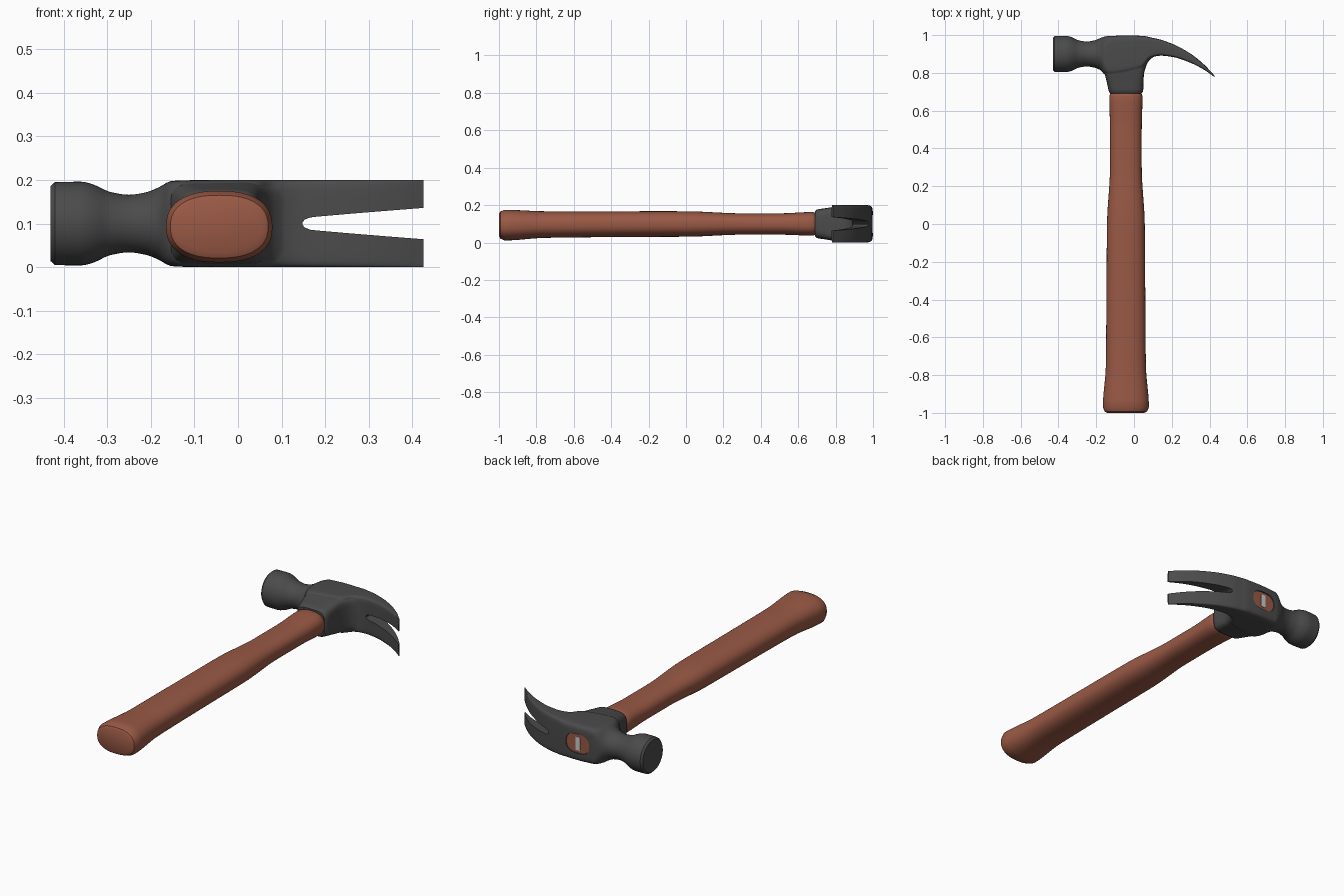
import bpy, bmesh, math

SEG = 48


def material(name, rgb):
    m = bpy.data.materials.new(name)
    m.diffuse_color = (*rgb, 1)
    return m


def interpolate(rows, step):
    """Monotone cubic interpolation of section rows along their first column."""
    def slope(i, k):
        if i == 0 or i == len(rows) - 1:
            j = min(i, len(rows) - 2)
            return (rows[j + 1][k] - rows[j][k]) / (rows[j + 1][0] - rows[j][0])
        d0 = (rows[i][k] - rows[i - 1][k]) / (rows[i][0] - rows[i - 1][0])
        d1 = (rows[i + 1][k] - rows[i][k]) / (rows[i + 1][0] - rows[i][0])
        return 2 * d0 * d1 / (d0 + d1) if d0 * d1 > 0 else 0

    out = [rows[0]]
    for i in range(len(rows) - 1):
        p, q = rows[i], rows[i + 1]
        h = q[0] - p[0]
        n = max(1, math.ceil(h / step))
        for j in range(1, n + 1):
            t = j / n
            row = [p[0] + h * t]
            for k in range(1, len(p)):
                row.append((2*t**3 - 3*t*t + 1) * p[k] + (t**3 - 2*t*t + t) * h * slope(i, k)
                           + (3*t*t - 2*t**3) * q[k] + (t**3 - t*t) * h * slope(i + 1, k))
            out.append(row)
    return out


def loft(name, axis, rows, mat=None, step=0.02):
    """Skin superellipse sections: (position, centre, half width, z centre, half z, exponent)."""
    bm = bmesh.new()
    rings = []
    for s, c, a, zc, b, n in interpolate(rows, step):
        ring = []
        for i in range(SEG):
            t = 2 * math.pi * i / SEG
            u = c + a * math.copysign(abs(math.cos(t)) ** (2 / n), math.cos(t))
            z = zc + b * math.copysign(abs(math.sin(t)) ** (2 / n), math.sin(t))
            ring.append(bm.verts.new((s, u, z) if axis == 'x' else (u, s, z)))
        rings.append(ring)
    for r0, r1 in zip(rings, rings[1:]):
        for i in range(SEG):
            j = (i + 1) % SEG
            bm.faces.new((r0[i], r0[j], r1[j], r1[i]))
    bm.faces.new(rings[0])
    bm.faces.new(rings[-1])
    bmesh.ops.recalc_face_normals(bm, faces=bm.faces)
    me = bpy.data.meshes.new(name)
    bm.to_mesh(me)
    bm.free()
    ob = bpy.data.objects.new(name, me)
    bpy.context.collection.objects.link(ob)
    if mat:
        me.materials.append(mat)
    return ob


def select(ob):
    bpy.ops.object.select_all(action='DESELECT')
    ob.select_set(True)
    bpy.context.view_layer.objects.active = ob


def boolean(ob, other, op):
    mod = ob.modifiers.new(op, 'BOOLEAN')
    mod.operation, mod.object, mod.solver = op, other, 'EXACT'
    select(ob)
    bpy.ops.object.modifier_apply(modifier=mod.name)
    bpy.data.objects.remove(other)


wood = material('wood', (0.32, 0.10, 0.06))
steel = material('steel', (0.07, 0.07, 0.07))
CX = -0.043

# Wooden handle with flared butt and slim neck
handle = loft('handle', 'y', [
    (-1.0, CX, 0.098, 0.093, 0.058, 2.4),
    (-0.993, CX, 0.112, 0.093, 0.072, 2.4),
    (-0.97, CX, 0.122, 0.093, 0.082, 2.4),
    (-0.75, CX, 0.106, 0.096, 0.071, 2.4),
    (-0.4, CX, 0.103, 0.098, 0.069, 2.4),
    (0.0, CX, 0.100, 0.099, 0.068, 2.4),
    (0.3, CX, 0.084, 0.099, 0.057, 2.4),
    (0.5, CX, 0.084, 0.099, 0.057, 2.4),
    (0.675, CX, 0.088, 0.10, 0.063, 2.5),
    (0.69, CX, 0.083, 0.10, 0.060, 2.5),
    (0.70, CX, 0.070, 0.10, 0.050, 2.5)], wood, 0.04)

# Head: striking face, round neck, block and curved claw in one loft
head = loft('head', 'x', [
    (-0.43, 0.90, 0.086, 0.10, 0.086, 2),
    (-0.42, 0.90, 0.095, 0.10, 0.095, 2),
    (-0.36, 0.90, 0.096, 0.10, 0.096, 2),
    (-0.33, 0.90, 0.089, 0.10, 0.089, 2),
    (-0.295, 0.90, 0.073, 0.10, 0.073, 2),
    (-0.25, 0.90, 0.066, 0.10, 0.066, 2),
    (-0.21, 0.90, 0.072, 0.10, 0.072, 2),
    (-0.18, 0.90, 0.084, 0.10, 0.084, 2.2),
    (-0.155, 0.892, 0.100, 0.10, 0.097, 4),
    (-0.13, 0.892, 0.104, 0.10, 0.099, 7),
    (-0.04, 0.900, 0.099, 0.10, 0.10, 8),
    (0.04, 0.910, 0.086, 0.10, 0.10, 8),
    (0.08, 0.932, 0.058, 0.10, 0.10, 8),
    (0.12, 0.935, 0.046, 0.10, 0.10, 8),
    (0.20, 0.920, 0.035, 0.10, 0.10, 8),
    (0.30, 0.877, 0.024, 0.10, 0.10, 8),
    (0.37, 0.831, 0.014, 0.10, 0.10, 8),
    (0.425, 0.783, 0.004, 0.10, 0.10, 8)], steel, 0.012)

# Socket collar flaring up into the head
socket = loft('socket', 'y', [
    (0.69, CX, 0.082, 0.10, 0.068, 4),
    (0.70, CX, 0.090, 0.10, 0.076, 4),
    (0.75, -0.047, 0.097, 0.10, 0.084, 5),
    (0.80, -0.051, 0.105, 0.10, 0.092, 6),
    (0.84, -0.047, 0.113, 0.10, 0.096, 6),
    (0.87, -0.036, 0.120, 0.10, 0.098, 6),
    (0.895, -0.016, 0.136, 0.10, 0.098, 6)], steel, 0.015)
boolean(head, socket, 'UNION')

# V-shaped nail slot
slot = loft('slot_cutter', 'x', [
    (0.148, 0.85, 0.3, 0.10, 0.003, 8),
    (0.153, 0.85, 0.3, 0.10, 0.009, 8),
    (0.165, 0.85, 0.3, 0.10, 0.014, 8),
    (0.20, 0.85, 0.3, 0.10, 0.0175, 8),
    (0.45, 0.85, 0.3, 0.10, 0.038, 8)], None, 0.02)
boolean(head, slot, 'DIFFERENCE')

# Eye recess on top of the head
eye = loft('eye_cutter', 'y', [(0.975, CX, 0.070, 0.10, 0.052, 2.6),
                               (1.10, CX, 0.070, 0.10, 0.052, 2.6)], None, 1)
boolean(head, eye, 'DIFFERENCE')

# Handle end showing in the eye, with its metal wedge
plug = loft('handle_end', 'y', [(0.974, CX, 0.069, 0.10, 0.051, 2.6),
                                (0.993, CX, 0.069, 0.10, 0.051, 2.6)], wood, 1)
wedge = loft('wedge', 'y', [(0.98, CX, 0.014, 0.10, 0.036, 20),
                            (0.996, CX, 0.014, 0.10, 0.036, 20)], None, 1)

for ob in (handle, head, plug, wedge):
    select(ob)
    bpy.ops.object.shade_smooth_by_angle(angle=math.radians(35))
